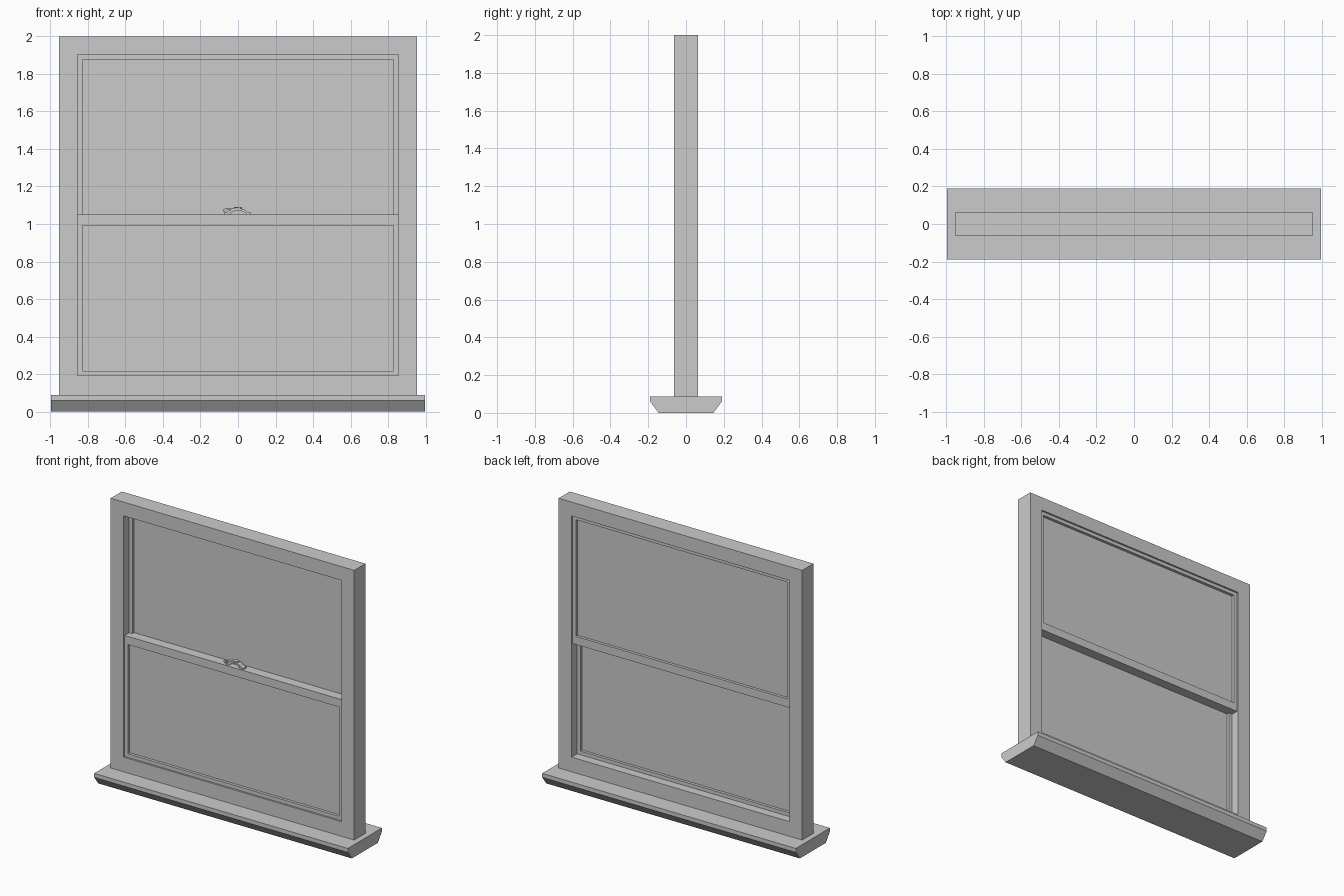
import bpy, bmesh, math

if "Cube" in bpy.data.objects:
    bpy.data.objects.remove(bpy.data.objects["Cube"])


def finish(name, bm):
    bmesh.ops.recalc_face_normals(bm, faces=bm.faces)
    me = bpy.data.meshes.new(name)
    bm.to_mesh(me)
    bm.free()
    ob = bpy.data.objects.new(name, me)
    bpy.context.collection.objects.link(ob)
    return ob


def ring(name, outer, inner, y0, y1):
    """Rectangular frame; outer and inner are (half width, z low, z high)."""
    bm = bmesh.new()

    def loop(r, y):
        w, a, b = r
        return [bm.verts.new((x, y, z)) for x, z in ((-w, a), (w, a), (w, b), (-w, b))]
    loops = [loop(outer, y0), loop(outer, y1), loop(inner, y1), loop(inner, y0)]
    for k in range(4):
        a, b = loops[k], loops[(k + 1) % 4]
        for i in range(4):
            j = (i + 1) % 4
            bm.faces.new((a[i], a[j], b[j], b[i]))
    return finish(name, bm)


def extrude(name, pts, axis, lo, hi):
    """Extrude a profile: axis 0 takes (y, z) points, 1 takes (x, z), 2 takes (x, y)."""
    bm = bmesh.new()

    def loop(d):
        out = []
        for p in pts:
            c = list(p)
            c.insert(axis, d)
            out.append(bm.verts.new(c))
        return out
    a, b = loop(lo), loop(hi)
    bm.faces.new(a)
    bm.faces.new(b)
    n = len(pts)
    for i in range(n):
        bm.faces.new((a[i], a[(i + 1) % n], b[(i + 1) % n], b[i]))
    return finish(name, bm)


def rect(w, a, b):
    return [(-w, a), (w, a), (w, b), (-w, b)]


# sill with chamfered lower edges
extrude("sill", [(-0.145, 0), (0.145, 0), (0.19, 0.06), (0.19, 0.088),
                 (-0.19, 0.088), (-0.19, 0.06)], 0, -0.995, 0.995)

# outer frame
ring("frame", (0.955, 0.088, 2.0), (0.854, 0.192, 1.902), -0.0625, 0.0625)

# sliding sashes with glass panes: lower in front, upper behind
for name, y, z0, z1, h0, h1 in (
        ("lower", -0.05, 0.192, 1.05, 0.218, 0.992),
        ("upper", 0.0, 0.992, 1.902, 1.05, 1.877)):
    ring(name + "_sash", (0.854, z0, z1), (0.828, h0, h1), y, y + 0.05)
    extrude(name + "_glass", rect(0.828, h0, h1), 1, y + 0.02, y + 0.03)

# latch: arched body with foot plates at both ends
extrude("latch_body", [(-0.06, 1.05), (-0.045, 1.05), (-0.035, 1.062), (-0.02, 1.068),
                       (0.02, 1.068), (0.04, 1.058), (0.045, 1.05), (0.07, 1.05),
                       (0.07, 1.06), (0.05, 1.063), (0.035, 1.077), (0.015, 1.082),
                       (-0.025, 1.082), (-0.045, 1.073), (-0.06, 1.06)],
        1, -0.04, -0.005)
extrude("latch_foot", [(-0.075, -0.035), (-0.045, -0.035), (-0.045, -0.01),
                       (-0.075, -0.01)], 2, 1.05, 1.06)

# latch pivot and curved lever
arc = [(0.02 * math.cos(t * math.pi / 6), -0.022 + 0.017 * math.sin(t * math.pi / 6))
       for t in range(12)]
extrude("latch_pivot", arc, 2, 1.08, 1.09)
extrude("latch_lever", [(-0.08, 1.066), (-0.07, 1.066), (-0.06, 1.075), (0.0, 1.078),
                        (0.0, 1.087), (-0.065, 1.085), (-0.08, 1.076)],
        1, -0.047, -0.025)
